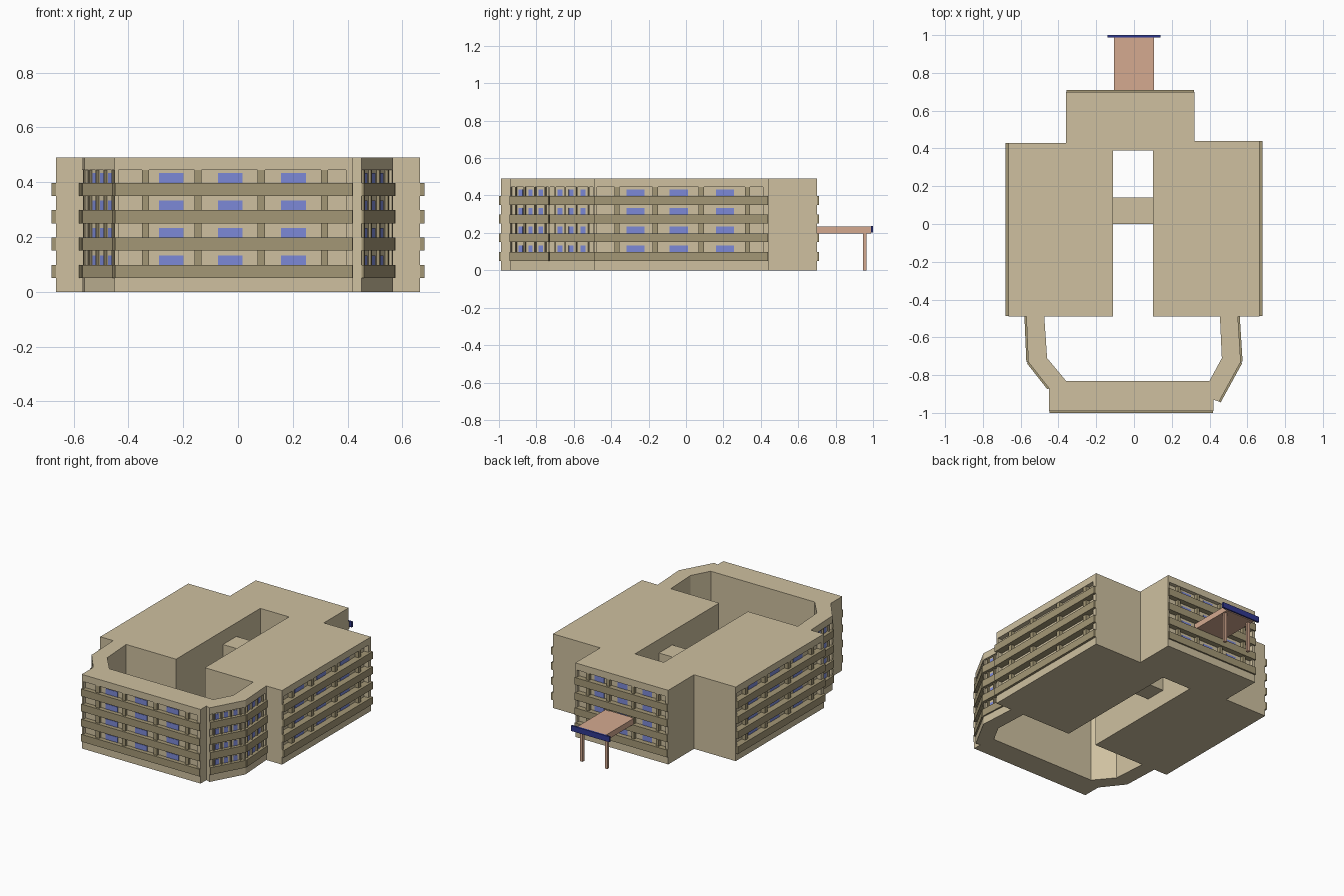
import bpy, bmesh
from mathutils import Vector, Matrix

if "Cube" in bpy.data.objects:
    bpy.data.objects.remove(bpy.data.objects["Cube"])

H = 0.49


def material(name, col):
    m = bpy.data.materials.new(name)
    m.diffuse_color = (*col, 1)
    m.use_nodes = True
    m.node_tree.nodes["Principled BSDF"].inputs["Base Color"].default_value = m.diffuse_color
    return m


WALL = material("wall_tan", (0.62, 0.53, 0.35))
TRIM = material("trim_dark_tan", (0.37, 0.31, 0.18))
GLASS = material("window_blue", (0.20, 0.25, 0.68))
CANOPY = material("canopy_pink", (0.66, 0.40, 0.28))
SIGN = material("fascia_blue", (0.03, 0.04, 0.28))


def make(name, bm, mat):
    bmesh.ops.recalc_face_normals(bm, faces=bm.faces)
    me = bpy.data.meshes.new(name)
    bm.to_mesh(me)
    bm.free()
    me.materials.append(mat)
    ob = bpy.data.objects.new(name, me)
    bpy.context.collection.objects.link(ob)
    return ob


def prism(name, pts, z0, z1, mat):
    bm = bmesh.new()
    f = bm.faces.new([bm.verts.new((x, y, z0)) for x, y in pts])
    top = bmesh.ops.extrude_face_region(bm, geom=[f])["geom"]
    bmesh.ops.translate(bm, vec=(0, 0, z1 - z0),
                        verts=[v for v in top if isinstance(v, bmesh.types.BMVert)])
    return make(name, bm, mat)


def boxes(name, specs, mat, frame=Matrix()):
    """Several boxes (x0, x1, y0, y1, z0, z1) in one object, placed by a frame."""
    bm = bmesh.new()
    for x0, x1, y0, y1, z0, z1 in specs:
        m = (frame @ Matrix.Translation(((x0 + x1) / 2, (y0 + y1) / 2, (z0 + z1) / 2))
             @ Matrix.Diagonal((x1 - x0, y1 - y0, z1 - z0, 1)))
        bmesh.ops.create_cube(bm, size=1, matrix=m)
    return make(name, bm, mat)


# Main block: two wings joined by the rear block
main = prism("main_block", [
    (-0.665, -0.49), (-0.11, -0.49), (-0.11, 0.39), (0.10, 0.39), (0.10, -0.49),
    (0.665, -0.49), (0.665, 0.44), (0.32, 0.44), (0.32, 0.70), (-0.36, 0.70),
    (-0.36, 0.43), (-0.665, 0.43)], 0, H, WALL)

# Front ring around the courtyard
ring = prism("front_ring", [
    (-0.57, -0.49), (-0.56, -0.73), (-0.45, -0.87), (-0.45, -0.99), (0.42, -0.99),
    (0.42, -0.93), (0.45, -0.94), (0.565, -0.73), (0.55, -0.49), (0.455, -0.49),
    (0.465, -0.71), (0.40, -0.83), (-0.36, -0.83), (-0.46, -0.71), (-0.475, -0.49)],
    0, H, WALL)

# Bridge between the wings
boxes("courtyard_bridge", [(-0.115, 0.105, 0, 0.14, 0.10, 0.40)], WALL)

FLOORS = [0.05, 0.15, 0.25, 0.35]
PILLARS = [0.13, 0.35, 0.615, 0.88]
WINDOWS = [0.237, 0.485, 0.75]


def facade(name, body, a, b, depth, out):
    """Recessed storeys with balcony bands, pillars and windows from a to b."""
    a, b = Vector((*a, 0)), Vector((*b, 0))
    d = b - a
    L = d.length
    u = d / L
    n = Vector((u.y, -u.x, 0))
    # Local axes: x along the wall, y inwards, z up
    frame = Matrix((
        (u.x, -n.x, 0, a.x), (u.y, -n.y, 0, a.y), (0, 0, 1, 0), (0, 0, 0, 1)))

    # Cut the recess
    cut = boxes("recess_cutter", [(0.016 * L, 0.97 * L, -0.03, depth, 0.08, 0.445)],
                WALL, frame)
    cut.hide_render = True
    mod = body.modifiers.new("recess", "BOOLEAN")
    mod.operation, mod.solver, mod.object = "DIFFERENCE", "EXACT", cut
    bpy.context.view_layer.update()
    ev = body.evaluated_get(bpy.context.evaluated_depsgraph_get())
    me = bpy.data.meshes.new_from_object(ev)
    body.modifiers.clear()
    body.data = me
    bpy.data.objects.remove(cut)

    boxes(name + "_balcony_bands",
          [(0.002 * L, 0.998 * L, -out, depth + 0.003, z, z + 0.048) for z in FLOORS],
          TRIM, frame)
    boxes(name + "_pillars",
          [((f - 0.015) * L, (f + 0.015) * L, 0.003, depth + 0.003, z + 0.045,
            min(z + 0.105, 0.447)) for f in PILLARS for z in FLOORS], TRIM, frame)
    boxes(name + "_windows",
          [((f - 0.052) * L, (f + 0.052) * L, depth - 0.003, depth + 0.003, z + 0.045,
            z + 0.083) for f in WINDOWS for z in FLOORS], GLASS, frame)


facade("right_wing", main, (0.665, -0.49), (0.665, 0.44), 0.03, 0.015)
facade("left_wing", main, (-0.665, 0.43), (-0.665, -0.49), 0.03, 0.015)
facade("rear", main, (0.32, 0.70), (-0.36, 0.70), 0.025, 0.01)
facade("front", ring, (-0.45, -0.99), (0.42, -0.99), 0.02, 0.01)
facade("right_diagonal", ring, (0.45, -0.94), (0.565, -0.73), 0.015, 0.01)
facade("right_link", ring, (0.565, -0.73), (0.55, -0.49), 0.015, 0.01)
facade("left_link", ring, (-0.57, -0.49), (-0.56, -0.73), 0.015, 0.01)
facade("left_diagonal", ring, (-0.56, -0.73), (-0.45, -0.87), 0.015, 0.01)

# Entrance canopy, its posts and plain fascia board
boxes("canopy_roof", [(-0.105, 0.105, 0.69, 0.99, 0.197, 0.235)], CANOPY)
boxes("canopy_posts", [(x - 0.009, x + 0.009, 0.946, 0.964, 0, 0.2)
                       for x in (-0.09, 0.09)], CANOPY)
boxes("canopy_fascia", [(-0.14, 0.14, 0.988, 1.0, 0.202, 0.238)], SIGN)
